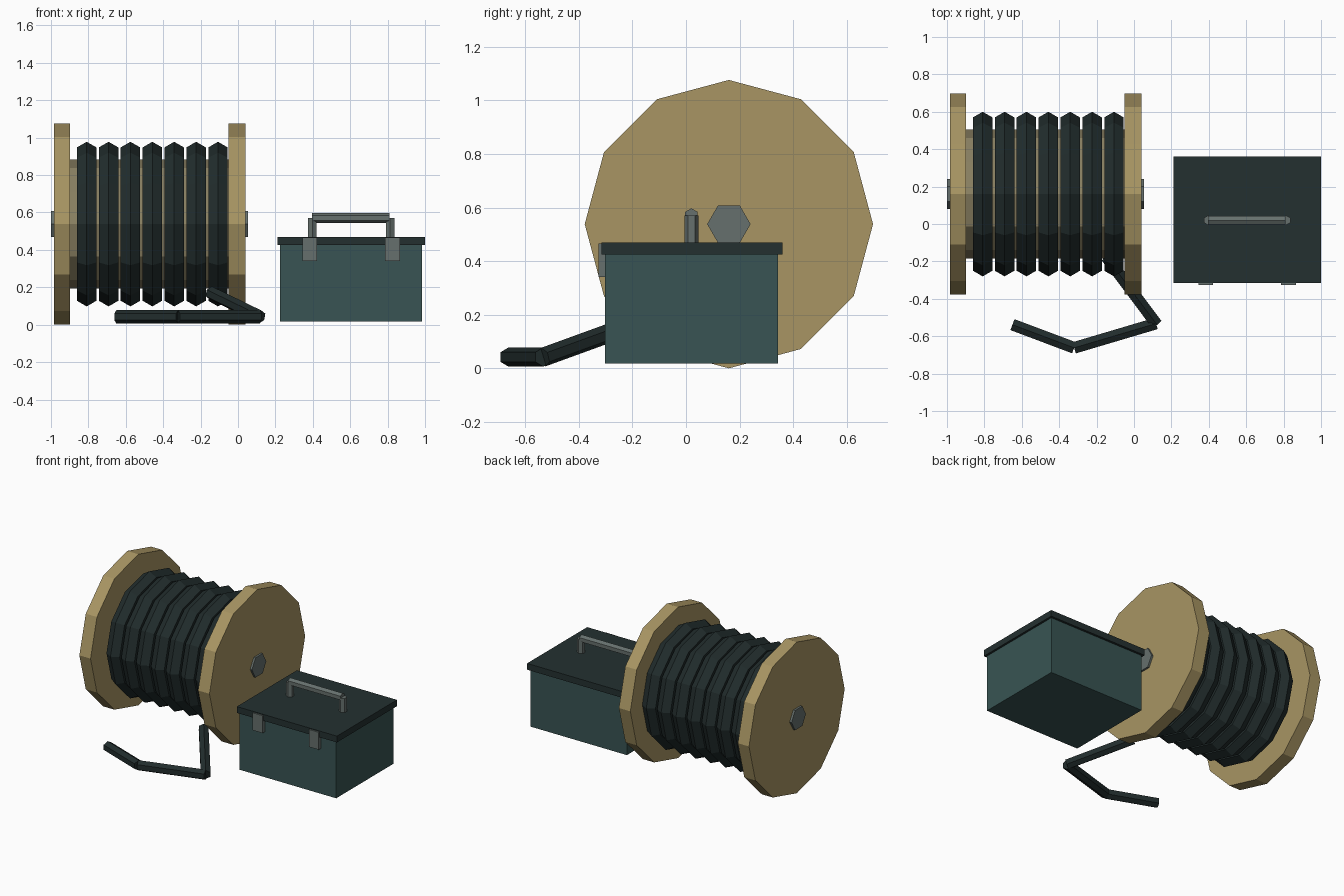
import bpy, math
from mathutils import Vector

if "Cube" in bpy.data.objects:
    bpy.data.objects.remove(bpy.data.objects["Cube"])


def lin(c):
    c /= 255
    return c / 12.92 if c <= 0.04045 else ((c + 0.055) / 1.055) ** 2.4


def material(name, r, g, b):
    m = bpy.data.materials.new(name)
    m.diffuse_color = (lin(r), lin(g), lin(b), 1)
    m.use_nodes = True
    m.node_tree.nodes["Principled BSDF"].inputs["Base Color"].default_value = m.diffuse_color
    return m


WOOD = material("tan wood", 168, 149, 99)
CORE = material("weathered wood", 138, 128, 98)
CABLE = material("dark cable", 33, 44, 44)
LID = material("dark lid", 36, 48, 48)
TEAL = material("teal paint", 56, 84, 83)
METAL = material("grey metal", 102, 112, 109)


def finish(name, mat):
    o = bpy.context.object
    o.name = name
    o.data.materials.append(mat)
    return o


def box(name, mat, x0, x1, y0, y1, z0, z1):
    bpy.ops.mesh.primitive_cube_add(size=1, location=((x0 + x1) / 2, (y0 + y1) / 2, (z0 + z1) / 2))
    bpy.context.object.scale = (x1 - x0, y1 - y0, z1 - z0)
    return finish(name, mat)


def rod(name, mat, a, b, r, sides):
    # prism between two points, with one corner pointing up
    a, b = Vector(a), Vector(b)
    d = b - a
    bpy.ops.mesh.primitive_cylinder_add(vertices=sides, radius=r, depth=d.length, location=(a + b) / 2)
    o = finish(name, mat)
    if abs(d.x) + abs(d.y) > 1e-6:
        o.rotation_euler = d.to_track_quat('Z', 'Y').to_euler()
    return o


# cable reel: flanges, core and axle along x
RY, RZ = 0.16, 0.538


def reel_part(name, mat, x0, x1, r, sides):
    bpy.ops.mesh.primitive_cylinder_add(vertices=sides, radius=r, depth=x1 - x0,
                                        location=((x0 + x1) / 2, RY, RZ), rotation=(0, math.pi / 2, 0))
    finish(name, mat)


reel_part("left_flange", WOOD, -0.985, -0.897, 0.538, 12)
reel_part("right_flange", WOOD, -0.05, 0.04, 0.538, 12)
reel_part("reel_core", CORE, -0.90, -0.045, 0.345, 12)
reel_part("reel_axle", METAL, -1.0, 0.054, 0.081, 6)

# wound cable
for i in range(7):
    bpy.ops.mesh.primitive_torus_add(major_segments=12, minor_segments=6, major_radius=0.38,
                                     minor_radius=0.06, location=(-0.809 + 0.117 * i, RY, RZ),
                                     rotation=(0, math.pi / 2, 0))
    finish("cable_coil_%d" % (i + 1), CABLE)

# loose cable end lying on the ground
path = [(-0.145, -0.18, 0.17), (0.118, -0.532, 0.042), (-0.32, -0.662, 0.042), (-0.65, -0.538, 0.042)]
for i in range(3):
    rod("loose_cable_%d" % (i + 1), CABLE, path[i], path[i + 1], 0.036, 6)

# toolbox
box("toolbox_body", TEAL, 0.225, 0.985, -0.302, 0.344, 0.018, 0.43)
box("toolbox_lid", LID, 0.212, 1.0, -0.316, 0.36, 0.425, 0.47)
for side, s in (("left", -1), ("right", 1)):
    x = 0.605 + s * 0.221
    box(side + "_latch", METAL, x - 0.039, x + 0.039, -0.327, -0.30, 0.341, 0.465)
    x = 0.605 + s * 0.208
    rod(side + "_handle_post", METAL, (x, 0.02, 0.465), (x, 0.02, 0.57), 0.026, 6)
rod("handle_grip", METAL, (0.395, 0.02, 0.57), (0.81, 0.02, 0.57), 0.027, 6)
